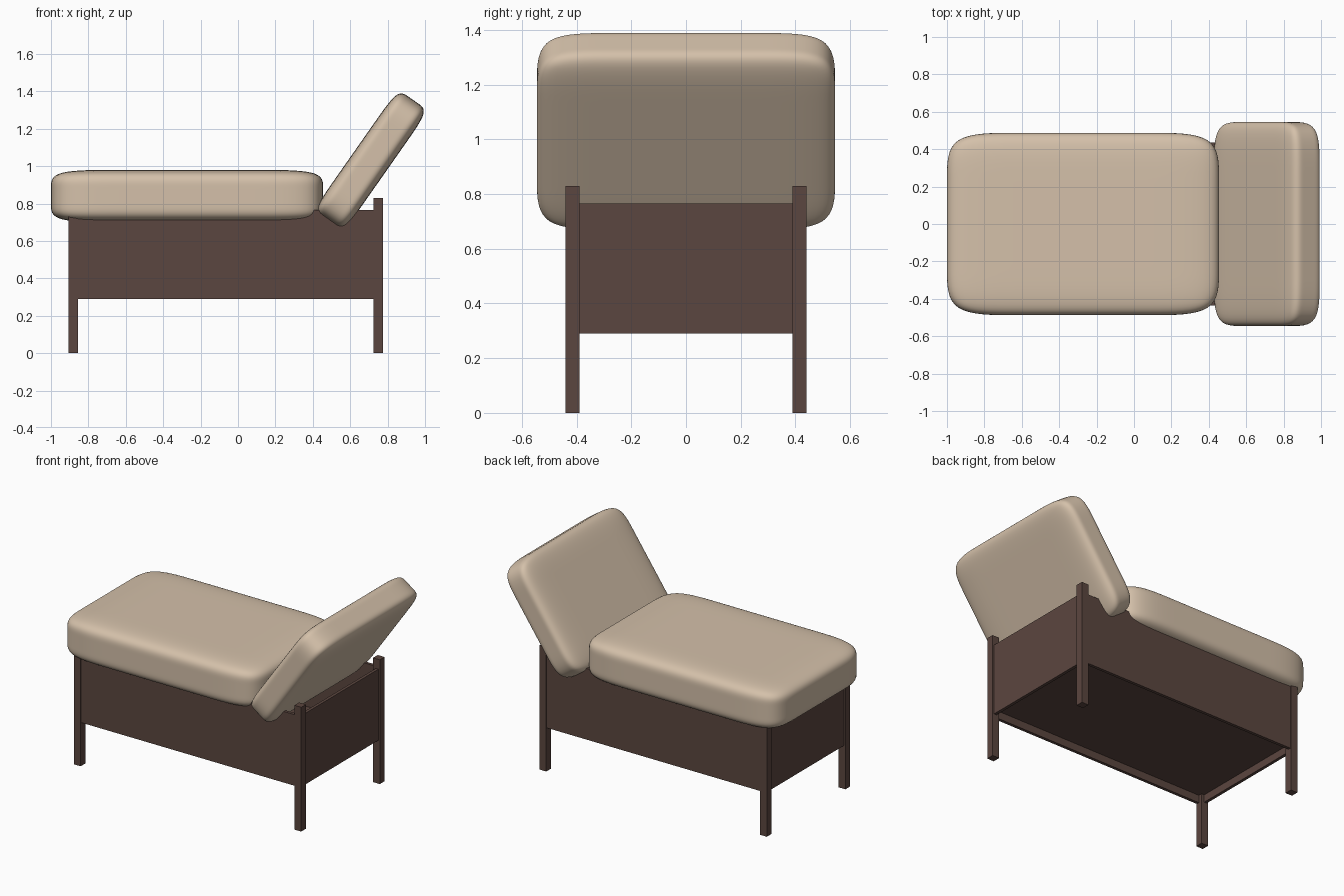
import bpy, bmesh, math
from mathutils import Matrix, Vector

if "Cube" in bpy.data.objects:
    bpy.data.objects.remove(bpy.data.objects["Cube"], do_unlink=True)


def material(name, rgb):
    mat = bpy.data.materials.new(name)
    mat.use_nodes = True
    mat.diffuse_color = (*rgb, 1)
    bsdf = mat.node_tree.nodes["Principled BSDF"]
    bsdf.inputs["Base Color"].default_value = (*rgb, 1)
    bsdf.inputs["Roughness"].default_value = 0.8
    return mat


FABRIC = material("beige fabric", (0.66, 0.53, 0.40))
WOOD = material("dark brown wood", (0.105, 0.061, 0.050))


def new_object(name, bm, mat):
    mesh = bpy.data.meshes.new(name)
    bm.to_mesh(mesh)
    bm.free()
    mesh.materials.append(mat)
    obj = bpy.data.objects.new(name, mesh)
    bpy.context.collection.objects.link(obj)
    return obj


def box(name, lo, hi, mat=WOOD):
    lo, hi = Vector(lo), Vector(hi)
    bm = bmesh.new()
    bmesh.ops.create_cube(bm, size=1)
    bmesh.ops.scale(bm, vec=hi - lo, verts=bm.verts)
    bmesh.ops.translate(bm, vec=(lo + hi) / 2, verts=bm.verts)
    return new_object(name, bm, mat)


def cushion(name, size, centre, tilt=0):
    """Box cut into a cage of cells and subdivided into a plump pad."""
    bm = bmesh.new()
    bmesh.ops.create_cube(bm, size=1)
    for axis, cells in enumerate((4, 4, 3)):
        normal = Vector([float(i == axis) for i in range(3)])
        for i in range(1, cells):
            bmesh.ops.bisect_plane(bm, geom=bm.verts[:] + bm.edges[:] + bm.faces[:],
                                   plane_co=normal * (i / cells - 0.5), plane_no=normal)
    bmesh.ops.scale(bm, vec=size, verts=bm.verts)
    for face in bm.faces:
        face.smooth = True
    obj = new_object(name, bm, FABRIC)
    obj.matrix_world = Matrix.Translation(centre) @ Matrix.Rotation(tilt, 4, "Y")
    sub = obj.modifiers.new("Rounding", "SUBSURF")
    sub.levels = sub.render_levels = 3
    return obj


# Four square corner posts
X0, X1, Y, POST = -0.905, 0.775, 0.44, 0.05
for end, x in (("right", X0), ("left", X1 - POST)):
    for side, y in (("front", -Y), ("back", Y - POST)):
        box(f"{side}_{end}_post", (x, y, 0), (x + POST, y + POST, 0.83))

# Thin panels between the posts
LOW, HIGH, THICK = 0.29, 0.765, 0.02
for side, y in (("front", -0.435), ("back", 0.435 - THICK)):
    box(f"{side}_panel", (X0 + 0.03, y, LOW), (X1 - 0.03, y + THICK, HIGH))
for end, x in (("right", X0 + 0.01), ("left", X1 - 0.01 - THICK)):
    box(f"{end}_panel", (x, -Y + 0.03, LOW), (x + THICK, Y - 0.03, HIGH))

# Raised floor inside the frame
box("floor", (X0 + 0.02, -0.425, 0.34), (X1 - 0.02, 0.425, 0.36))

# Seat and tilted back cushions
cushion("seat_cushion", (1.455, 0.975, 0.28), (-0.2725, 0, 0.84))
cushion("back_cushion", (0.79, 1.09, 0.20), (0.71, 0, 1.03), -math.radians(55))
